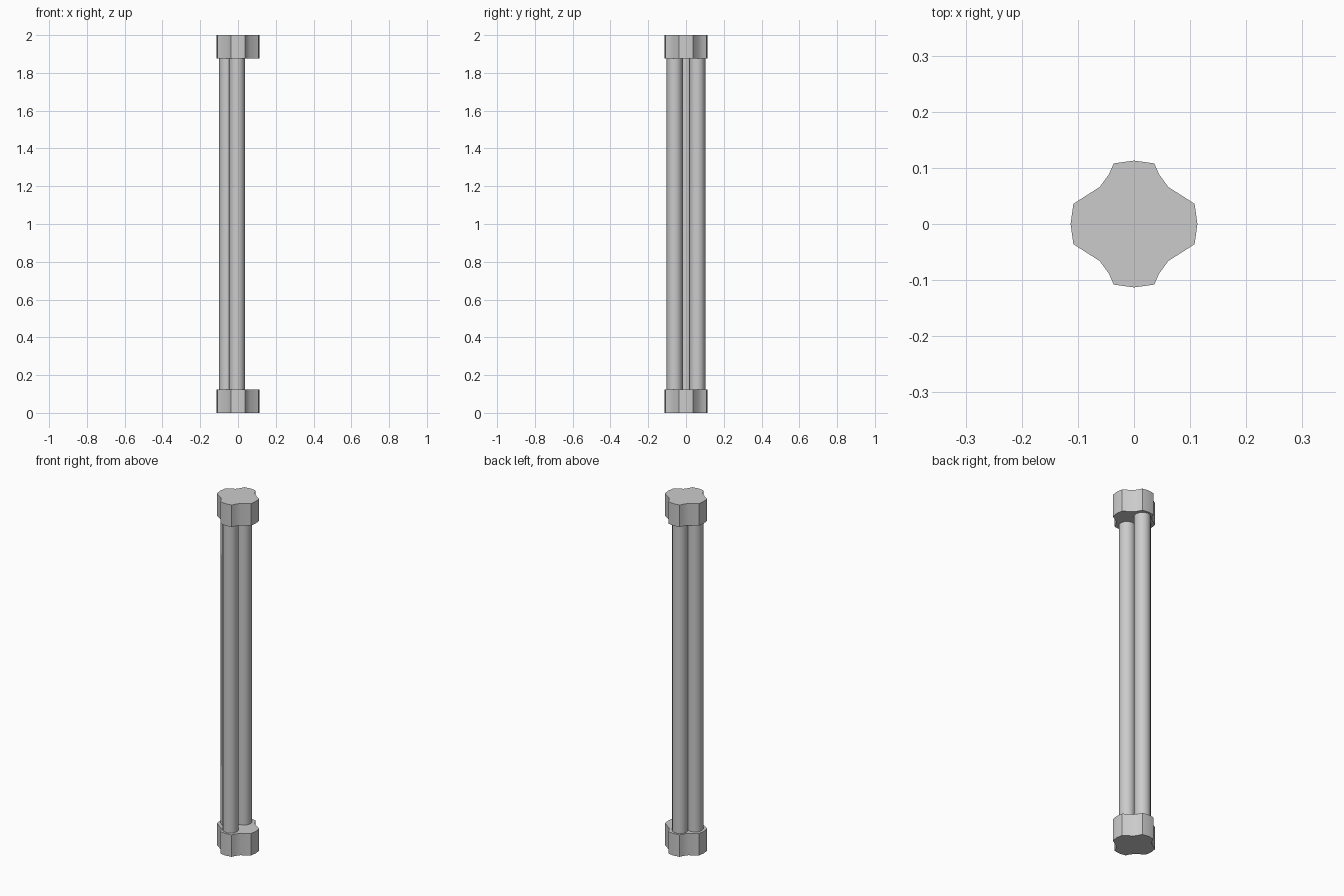
import bpy, bmesh, math

if "Cube" in bpy.data.objects:
    bpy.data.objects.remove(bpy.data.objects["Cube"])


def finish(name, bm):
    bmesh.ops.recalc_face_normals(bm, faces=bm.faces)
    mesh = bpy.data.meshes.new(name)
    bm.to_mesh(mesh)
    bm.free()
    ob = bpy.data.objects.new(name, mesh)
    bpy.context.collection.objects.link(ob)
    bpy.ops.object.select_all(action='DESELECT')
    ob.select_set(True)
    bpy.context.view_layer.objects.active = ob
    bpy.ops.object.shade_smooth_by_angle(angle=math.radians(32))
    return ob


# One quarter of the lobed cap outline, mirrored around to the full shape
QUARTER = [(0.113, 0.0), (0.108, 0.036), (0.061, 0.066),
           (0.045, 0.088), (0.036, 0.108), (0.0, 0.113)]


def cap(name, z0, z1):
    half = QUARTER + [(-x, y) for x, y in QUARTER[-2::-1]]
    outline = half + [(x, -y) for x, y in half[-2:0:-1]]
    bm = bmesh.new()
    face = bm.faces.new([bm.verts.new((x, y, z0)) for x, y in outline])
    ext = bmesh.ops.extrude_face_region(bm, geom=[face], use_keep_orig=True)
    for v in ext["geom"]:
        if isinstance(v, bmesh.types.BMVert):
            v.co.z = z1
    return finish(name, bm)


def shaft(name, cx, cy, r=0.042, sides=12):
    bm = bmesh.new()
    bmesh.ops.create_cone(bm, cap_ends=True, segments=sides,
                          radius1=r, radius2=r, depth=1.75)
    bmesh.ops.translate(bm, verts=bm.verts, vec=(cx, cy, 1.0))
    return finish(name, bm)


# Base and capital
cap("base_block", 0.0, 0.125)
cap("top_block", 1.875, 2.0)

# Three clustered shafts, with the +x side left open
shaft("front_shaft", -0.005, -0.06)
shaft("back_shaft", -0.005, 0.06)
shaft("left_shaft", -0.058, 0.0)
